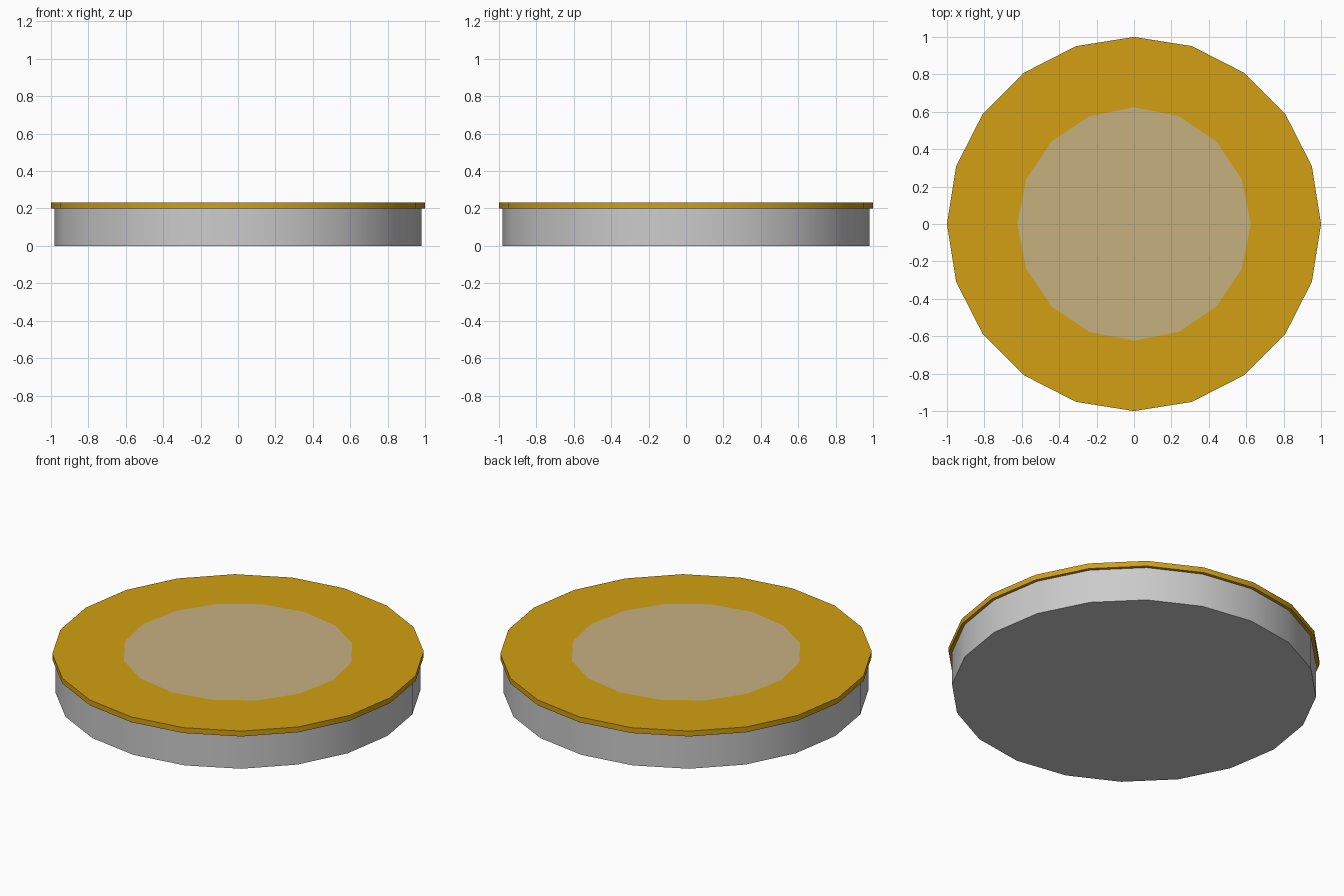
import bpy
import math

if "Cube" in bpy.data.objects:
    bpy.data.objects.remove(bpy.data.objects["Cube"])


def material(name, rgb):
    mat = bpy.data.materials.new(name)
    mat.diffuse_color = (*rgb, 1.0)
    mat.use_nodes = True
    mat.node_tree.nodes["Principled BSDF"].inputs["Base Color"].default_value = mat.diffuse_color
    return mat


def finish(name, mat=None):
    obj = bpy.context.object
    obj.name = name
    if mat:
        obj.data.materials.append(mat)
    bpy.ops.object.shade_smooth_by_angle(angle=math.radians(30))
    return obj


def drum(name, radius, bottom, top, mat=None):
    bpy.ops.mesh.primitive_cylinder_add(
        vertices=20, radius=radius, depth=top - bottom,
        location=(0, 0, (bottom + top) / 2))
    return finish(name, mat)


gold = material("gold", (0.644, 0.352, 0.006))
tan = material("tan", (0.565, 0.434, 0.216))

# Grey body
drum("base", 0.982, 0.0, 0.2)

# Gold plate slightly overhanging the body
drum("top_plate", 1.0, 0.2, 0.232, gold)

# Thin tan inlay lying just above the plate
bpy.ops.mesh.primitive_circle_add(
    vertices=16, radius=0.624, fill_type='NGON', location=(0, 0, 0.235))
finish("center_inlay", tan)
